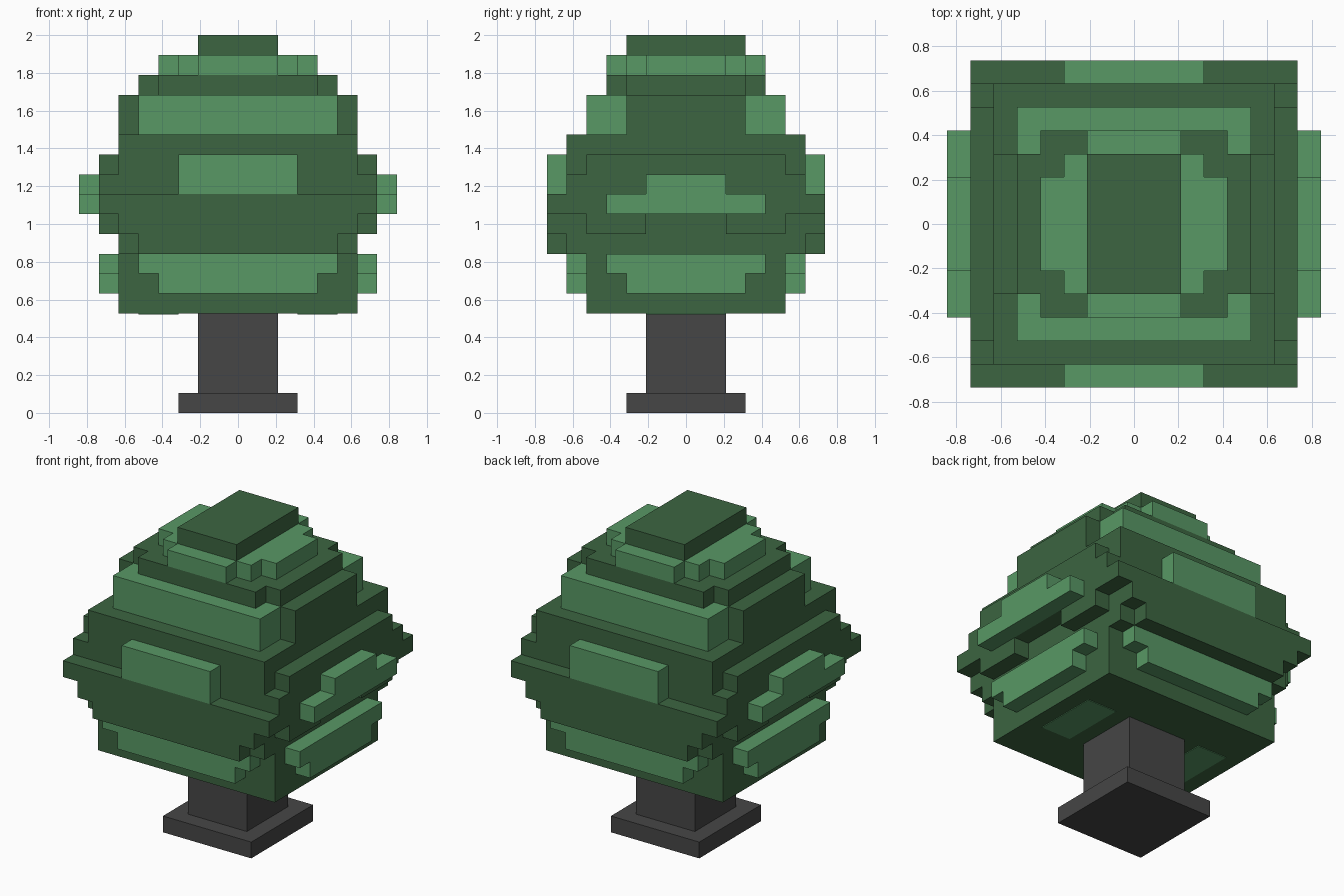
import bpy
import bmesh

cube = bpy.data.objects.get("Cube")
if cube:
    bpy.data.objects.remove(cube, do_unlink=True)

U = 2 / 19  # size of one block; all sizes below are in blocks


def material(name, rgb):
    m = bpy.data.materials.new(name)
    m.use_nodes = True
    m.diffuse_color = (*rgb, 1)
    bsdf = next(n for n in m.node_tree.nodes if n.type == 'BSDF_PRINCIPLED')
    bsdf.inputs["Base Color"].default_value = (*rgb, 1)
    bsdf.inputs["Roughness"].default_value = 0.9
    return m


DARK = material("dark_green", (0.0452, 0.130, 0.0529))
LIGHT = material("light_green", (0.0976, 0.314, 0.130))
GREY = material("dark_grey", (0.0612, 0.0612, 0.0612))


def finish(name, bm, mat):
    bmesh.ops.recalc_face_normals(bm, faces=bm.faces)
    mesh = bpy.data.meshes.new(name)
    bm.to_mesh(mesh)
    bm.free()
    mesh.materials.append(mat)
    bpy.context.collection.objects.link(bpy.data.objects.new(name, mesh))


def prism(bm, outline, z0, z1):
    """Extrude a flat outline from z0 to z1."""
    face = bm.faces.new([bm.verts.new((x * U, y * U, z0 * U)) for x, y in outline])
    top = bmesh.ops.extrude_face_region(bm, geom=[face])["geom"]
    verts = [v for v in top if isinstance(v, bmesh.types.BMVert)]
    bmesh.ops.translate(bm, verts=verts, vec=(0, 0, (z1 - z0) * U))


def layer(name, z0, z1, steps, mat):
    """Block layer, symmetric in x and y; steps are half sizes (x, y), widest x first."""
    quarter = []
    for i, (x, y) in enumerate(steps):
        if i:
            quarter.append((x, steps[i - 1][1]))
        quarter.append((x, y))
    back = quarter[::-1]
    outline = (quarter + [(-x, y) for x, y in back]
               + [(-x, -y) for x, y in quarter] + [(x, -y) for x, y in back])
    bm = bmesh.new()
    prism(bm, outline, z0, z1)
    finish(name, bm, mat)


def pair(name, boxes, mat):
    """Boxes (x0, x1, y0, y1, z0, z1) together with their half-turn copies."""
    for side, s in (("a", 1), ("b", -1)):
        bm = bmesh.new()
        for x0, x1, y0, y1, z0, z1 in boxes:
            prism(bm, [(s * x0, s * y0), (s * x1, s * y0), (s * x1, s * y1), (s * x0, s * y1)], z0, z1)
        finish(f"{name}_{side}", bm, mat)


# Foot and trunk
layer("trunk_foot", 0, 1, [(3, 3)], GREY)
layer("trunk", 1, 5, [(2, 2)], GREY)

# Dark crown, from the bottom up
CROWN = [
    (5, 8, [(6, 5)]),
    (8, 9, [(6, 6), (5, 7)]),
    (9, 10, [(6, 7)]),
    (10, 11, [(7, 7)]),
    (11, 12, [(7, 6)]),
    (12, 13, [(7, 5), (6, 6)]),
    (13, 14, [(6, 6)]),
    (14, 16, [(6, 3)]),
    (16, 17, [(5, 3), (4, 4)]),
    (18, 19, [(2, 3)]),
]
for z0, z1, steps in CROWN:
    layer(f"crown_layer_{z0}", z0, z1, steps, DARK)

# Dark ledges under the widest layer, with a gap between them
pair("side_ledge", [(6, 7, 2, 5, 9, 10), (6, 7, -5, -2, 9, 10)], DARK)

# Light leaf clumps
layer("top_leaves", 17, 18, [(4, 2), (3, 3), (2, 4)], LIGHT)
pair("shoulder_leaves", [(-5, 5, 3, 5, 14, 16)], LIGHT)
pair("middle_leaves", [(-3, 3, 6, 7, 11, 13)], LIGHT)
pair("side_leaves", [(7, 8, -4, 4, 10, 11), (7, 8, -2, 2, 11, 12)], LIGHT)
pair("lower_leaves", [(-5, 5, 5, 6, 7, 8), (-4, 4, 5, 6, 6, 7)], LIGHT)
pair("lower_side_leaves", [(6, 7, -4, 4, 7, 8), (6, 7, -3, 3, 6, 7)], LIGHT)

# Light patches on the underside
pair("underside_patch", [(3, 5, -2, 2, 4.96, 5)], LIGHT)
